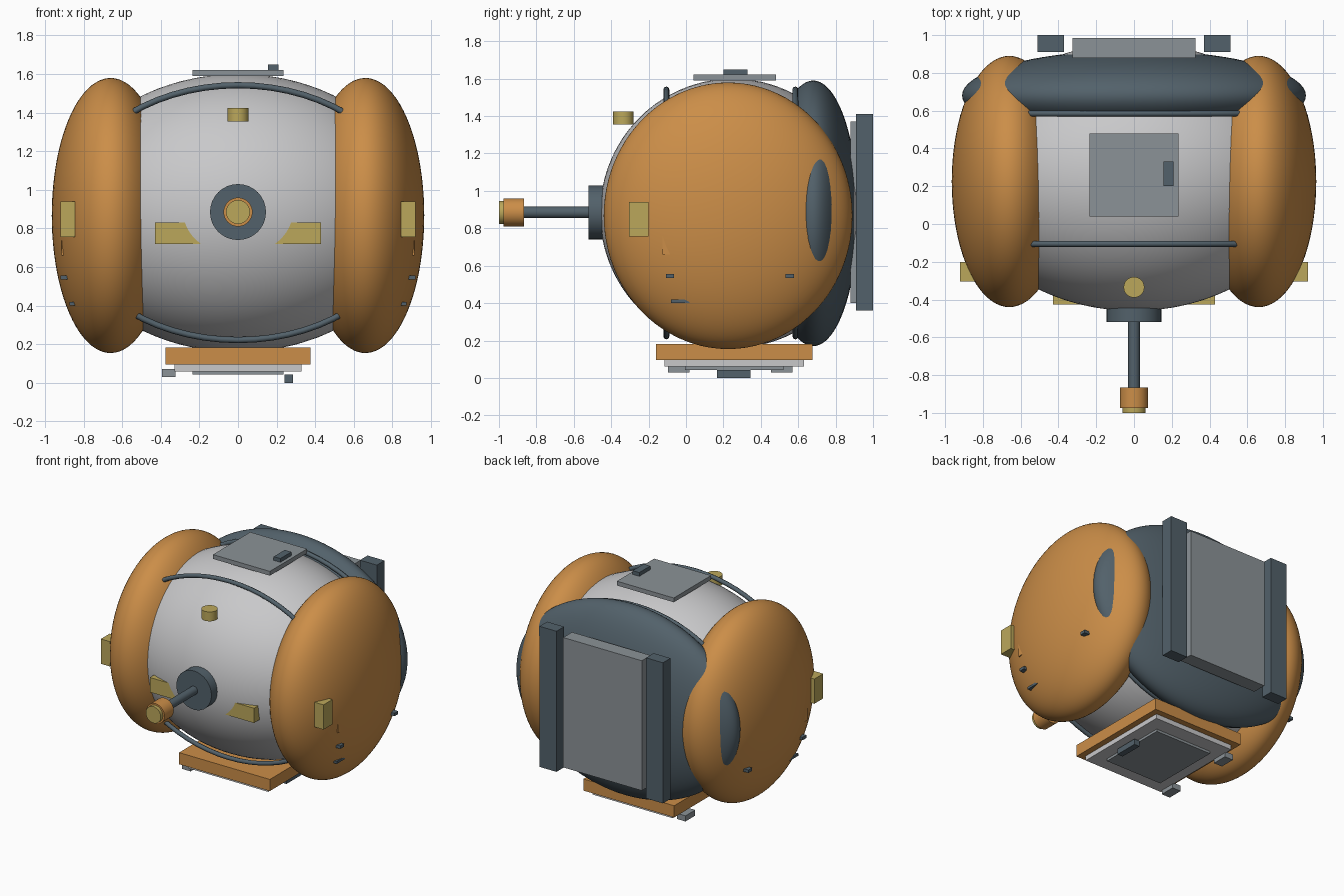
import bpy, math
from mathutils import Matrix

if "Cube" in bpy.data.objects:
    bpy.data.objects.remove(bpy.data.objects["Cube"])


def material(name, rgb):
    m = bpy.data.materials.new(name)
    m.diffuse_color = (*rgb, 1)
    m.use_nodes = True
    m.node_tree.nodes["Principled BSDF"].inputs["Base Color"].default_value = m.diffuse_color
    return m


ORANGE = material("orange", (0.60, 0.27, 0.065))
WHITE = material("light grey", (0.58, 0.58, 0.59))
DARK = material("slate", (0.085, 0.12, 0.145))
YELLOW = material("brass yellow", (0.50, 0.39, 0.105))
GREY = material("mid grey", (0.26, 0.29, 0.31))


def finish(name, mat):
    ob = bpy.context.object
    ob.name = name
    ob.data.materials.append(mat)
    return ob


def box(name, mat, x, y, z):
    """Box from (min, max) pairs."""
    bpy.ops.mesh.primitive_cube_add(size=1)
    ob = finish(name, mat)
    centre = [(a + b) / 2 for a, b in (x, y, z)]
    size = [b - a for a, b in (x, y, z)]
    ob.data.transform(Matrix.LocRotScale(centre, None, size))
    return ob


def mirrored_box(name, mat, x, y, z):
    box(name + "_right", mat, x, y, z)
    box(name + "_left", mat, (-x[1], -x[0]), y, z)


def ellipsoid(name, mat, centre, radii):
    bpy.ops.mesh.primitive_ico_sphere_add(subdivisions=5, radius=1)
    ob = finish(name, mat)
    ob.data.transform(Matrix.LocRotScale(centre, None, radii))
    bpy.ops.object.shade_smooth_by_angle(angle=math.radians(30))
    return ob


def cylinder(name, mat, r, centre, depth, along_y=True):
    rot = (math.pi / 2, 0, 0) if along_y else (0, 0, 0)
    bpy.ops.mesh.primitive_cylinder_add(vertices=32, radius=r, depth=depth,
                                        location=centre, rotation=rot)
    ob = finish(name, mat)
    bpy.ops.object.shade_smooth_by_angle(angle=math.radians(30))
    return ob


def rail_ring(name, y):
    """Elliptical tube hugging the hull in a plane of constant y."""
    curve = bpy.data.curves.new(name, 'CURVE')
    curve.dimensions = '3D'
    curve.bevel_depth = 0.016
    curve.bevel_resolution = 2
    spline = curve.splines.new('POLY')
    n = 64
    spline.points.add(n - 1)
    for i, p in enumerate(spline.points):
        a = 2 * math.pi * i / n
        p.co = (0.89 * math.cos(a), y, 0.882 + 0.66 * math.sin(a), 1)
    spline.use_cyclic_u = True
    curve.materials.append(DARK)
    bpy.context.collection.objects.link(bpy.data.objects.new(name, curve))


# Hull, side pods and rear tank
ellipsoid("hull", WHITE, (0, 0.25, 0.88), (0.93, 0.71, 0.72))
for side, s in (("right", 1), ("left", -1)):
    ellipsoid("side_pod_" + side, ORANGE, (s * 0.66, 0.225, 0.867), (0.305, 0.665, 0.7125))
ellipsoid("rear_tank", DARK, (0, 0.68, 0.88), (0.91, 0.24, 0.71))

# Hull rails
rail_ring("front_rail", -0.105)
rail_ring("rear_rail", 0.585)

# Rear panel and posts
box("rear_panel", GREY, (-0.325, 0.325), (0.88, 0.985), (0.40, 1.37))
mirrored_box("rear_post", DARK, (0.37, 0.51), (0.91, 1.0), (0.36, 1.41))

# Top hatch
box("top_hatch", GREY, (-0.235, 0.235), (0.04, 0.48), (1.59, 1.622))
box("top_hatch_handle", DARK, (0.155, 0.21), (0.20, 0.33), (1.62, 1.65))

# Front docking probe
cylinder("probe_base", DARK, 0.145, (0, -0.47, 0.885), 0.10)
cylinder("probe_rod", DARK, 0.031, (0, -0.68, 0.885), 0.42)
cylinder("probe_head", ORANGE, 0.075, (0, -0.92, 0.885), 0.11)
cylinder("probe_tip", YELLOW, 0.062, (0, -0.985, 0.885), 0.03)

# Lamps and sensors
cylinder("top_beacon", YELLOW, 0.055, (0, -0.335, 1.39), 0.07, along_y=False)
mirrored_box("front_lamp", YELLOW, (0.18, 0.43), (-0.426, -0.32), (0.72, 0.83))
mirrored_box("side_lamp", YELLOW, (0.845, 0.92), (-0.305, -0.2), (0.755, 0.94))

# Small side fittings
for i, y in enumerate((-0.085, 0.555)):
    mirrored_box(f"side_peg_{i}", DARK, (0.86, 0.92), (y - 0.022, y + 0.022), (0.535, 0.557))
mirrored_box("side_step", DARK, (0.82, 0.872), (-0.08, 0.02), (0.40, 0.418))
mirrored_box("side_fairing", ORANGE, (0.86, 0.915), (-0.125, 0.0), (0.66, 0.78))

# Bottom airlock
box("airlock_frame", ORANGE, (-0.375, 0.375), (-0.16, 0.675), (0.095, 0.182))
box("airlock_plate", WHITE, (-0.33, 0.33), (-0.115, 0.63), (0.06, 0.096))
box("airlock_door", GREY, (-0.235, 0.235), (-0.005, 0.52), (0.042, 0.061))
box("airlock_handle", DARK, (0.24, 0.285), (0.165, 0.345), (0.0, 0.042))
for i, y in enumerate((-0.095, 0.455)):
    box(f"airlock_hinge_{i}", GREY, (-0.395, -0.325), (y, y + 0.115), (0.03, 0.072))
